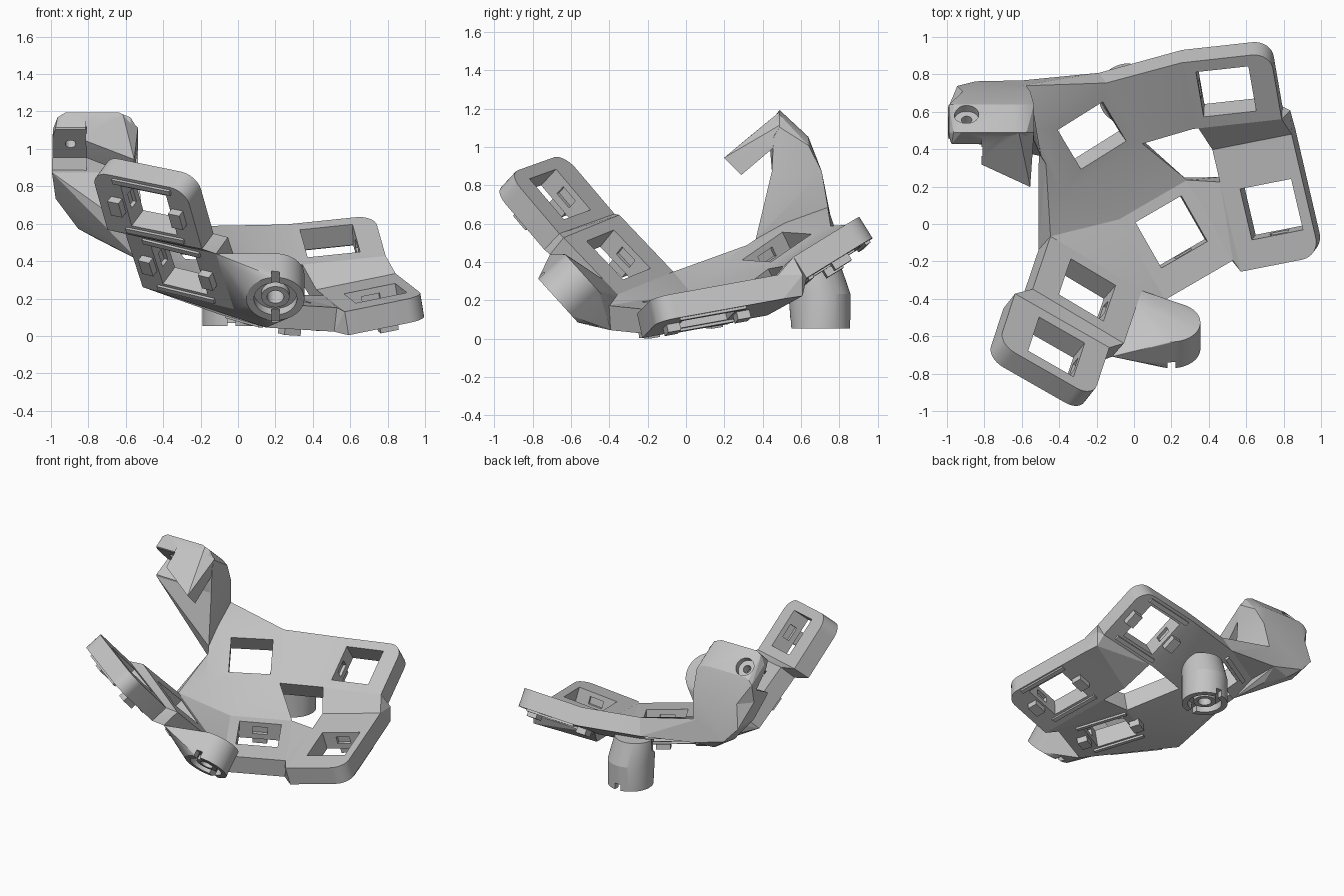
import bpy
import bmesh
import math
from mathutils import Vector, Matrix

if "Cube" in bpy.data.objects:
    bpy.data.objects.remove(bpy.data.objects["Cube"], do_unlink=True)

grey = bpy.data.materials.new("plain grey")
grey.use_nodes = True
grey.diffuse_color = (0.55, 0.55, 0.55, 1)
grey.node_tree.nodes["Principled BSDF"].inputs["Base Color"].default_value = (0.55, 0.55, 0.55, 1)

THICK = 0.13
HOLE = 0.142
scene = bpy.context.scene


def group(name):
    coll = bpy.data.collections.new(name)
    scene.collection.children.link(coll)
    return coll


solids, cutters = group("solids"), group("cutters")


def hull(name, points, coll=None):
    """Closed convex solid around a set of points."""
    bm = bmesh.new()
    for p in points:
        bm.verts.new(p)
    bmesh.ops.remove_doubles(bm, verts=bm.verts, dist=0.0005)
    res = bmesh.ops.convex_hull(bm, input=bm.verts)
    junk = [g for g in res["geom_interior"] if isinstance(g, bmesh.types.BMVert)]
    bmesh.ops.delete(bm, geom=junk, context="VERTS")
    bmesh.ops.dissolve_limit(bm, angle_limit=0.005, verts=bm.verts, edges=bm.edges)
    bmesh.ops.recalc_face_normals(bm, faces=bm.faces)
    mesh = bpy.data.meshes.new(name)
    bm.to_mesh(mesh)
    bm.free()
    mesh.materials.append(grey)
    ob = bpy.data.objects.new(name, mesh)
    (coll or scene.collection).objects.link(ob)
    return ob


def frame(c, u, v):
    u = Vector(u).normalized()
    v = Vector(v)
    v = (v - u * v.dot(u)).normalized()
    m = Matrix((u, v, u.cross(v))).transposed().to_4x4()
    m.translation = c
    return m


def box(m, x0, x1, y0, y1, z0, z1):
    return [m @ Vector((x, y, z)) for x in (x0, x1) for y in (y0, y1) for z in (z0, z1)]


def ring(m, r, z, n=48):
    return [m @ Vector((r * math.cos(2 * math.pi * i / n), r * math.sin(2 * math.pi * i / n), z))
            for i in range(n)]


def drum(m, r, z0, z1):
    return ring(m, r, z0) + ring(m, r, z1)


# Key plates: centre, two edge directions, extents, rounded corners, clip axis
plates = {
    "back_left": ((-.23, .485, .485), (.24, .15, -.01), (-.125, .2, .14),
                  (-.29, .21, -.21, .23), (), 0),
    "back_right": ((.487, .72, .515), (.29, .032, .03), (-.028, .235, .145),
                   (-.21, .27, -.21, .21), ((1, 1),), 0),
    "middle": ((.195, -.03, .21), (.25, .145, -.015), (-.145, .25, .04),
               (-.21, .21, -.3, .2), (), 1),
    "side": ((.73, .09, .235), (.265, .052, .054), (-.068, .27, .048),
             (-.24, .2, -.3, .38), ((1, 0),), 1),
    "front_low": ((-.255, -.34, .445), (.247, -.147, -.06), (.075, .193, -.21),
                  (-.29, .29, -.21, .21), (), 0),
    "front_high": ((-.42, -.645, .76), (.245, -.14, -.05), (.065, .19, -.225),
                   (-.31, .28, -.21, .21), ((0, 0), (1, 0)), 0),
}
mats = {k: frame(*p[:3]) for k, p in plates.items()}


def post(k, a, b):
    return [mats[k] @ Vector((a, b, z)) for z in (0, -THICK)]


def corner(k, i, j):
    e = plates[k][3]
    return post(k, e[i], e[2 + j])


def rim(k):
    """Plate outline with chosen corners rounded."""
    e, rounds, r, pts = plates[k][3], plates[k][4], 0.1, []
    for i in (0, 1):
        for j in (0, 1):
            if (i, j) not in rounds:
                pts += corner(k, i, j)
                continue
            sx, sy = 2 * i - 1, 2 * j - 1
            for s in range(9):
                a = s * math.pi / 16
                pts += post(k, e[i] - sx * r * (1 - math.cos(a)), e[2 + j] - sy * r * (1 - math.sin(a)))
    return pts


clips = []
for k, p in plates.items():
    m = mats[k]
    hull(k + "_plate", rim(k), solids)
    hull(k + "_hole", box(m, -HOLE, HOLE, -HOLE, HOLE, -.21, .08), cutters)
    # Switch clips and wall pockets on one pair of sides, thin ledges on the other
    turn = m @ Matrix.Rotation(math.pi / 2 * p[5], 4, "Z")
    hull(k + "_pockets", box(turn, -.165, .165, -.05, .05, -.09, -.035), cutters)
    for s, side in ((-1, "a"), (1, "b")):
        at = turn @ Matrix.Translation((s * .19, 0, -THICK))
        clips.append(hull(f"{k}_clip_{side}", box(at, -.035, .035, -.05, .05, -.042, .01)))
        at = turn @ Matrix.Translation((0, s * .175, -THICK))
        clips.append(hull(f"{k}_ledge_{side}", box(at, -.18, .18, -.015, .015, -.014, .01)))

# Webs joining neighbouring plates
BL, BR, MD, SD, FL, FH = plates
webs = [
    corner(BL, 1, 0) + corner(BL, 1, 1) + corner(BR, 0, 0) + corner(BR, 0, 1),
    corner(BL, 0, 0) + corner(BL, 1, 0) + corner(MD, 0, 1) + corner(MD, 1, 1),
    corner(BL, 0, 0) + corner(MD, 0, 1) + corner(FL, 0, 1),
    corner(BL, 0, 0) + post(BL, -.29, 0) + corner(FL, 0, 1),
    corner(FL, 0, 1) + corner(FL, 1, 1) + corner(MD, 0, 0) + corner(MD, 0, 1),
    corner(FH, 0, 1) + corner(FH, 1, 1) + corner(FL, 0, 0) + corner(FL, 1, 0),
    corner(MD, 1, 0) + corner(MD, 1, 1) + corner(SD, 0, 0) + post(SD, -.24, .2),
    corner(BR, 1, 0) + post(BR, -.18, -.21) + corner(SD, 0, 1) + corner(SD, 1, 1)
    + [(.83, .62, .34), (.83, .62, .23)],
    corner(BL, 0, 1) + corner(BL, 1, 1) + [(-.62, .75, .7), (-.6, .78, .53)],
]
for i, pts in enumerate(webs):
    hull(f"web_{i}", pts, solids)

# Screw bosses: +z of each frame points out of the open end
front_boss = frame((.195, -.655, .205), (1, 0, 0), (0, .67, -.74))
if front_boss.col[2][1] > 0:
    front_boss = front_boss @ Matrix.Rotation(math.pi, 4, "X")
back_boss = frame((-.04, .715, .06), (1, 0, 0), (0, -1, 0))
hull("front_boss", drum(front_boss, .155, -.19, 0) + corner(FL, 1, 1) + post(FL, .29, .1)
     + corner(FL, 1, 0)[1:] + corner(MD, 0, 0), solids)
boss_root = back_boss @ Matrix.Translation((-.01, .04, 0))
hull("back_boss", drum(back_boss, .155, -.18, 0) + ring(boss_root, .14, -.34), solids)
for name, m in (("front_boss", front_boss), ("back_boss", back_boss)):
    hull(name + "_socket", drum(m, .115, -.05, .05), cutters)
    hull(name + "_bore", drum(m, .045, -.16, .05), cutters)
    hull(name + "_notch", box(m, -.022, .022, -.2, .2, -.045, .05), cutters)
    core = ring(m, .075, -.06) + ring(m, .075, -.015)
    clips.append(hull(name + "_core", core))
    clips[-1].modifiers.new("bore", "BOOLEAN").object = bpy.data.objects[name + "_bore"]

# Raised arm with a hooked end
waist = [(-1, .47, .88), (-1, .63, .88), (-.92, .72, .88), (-.56, .72, .88), (-.54, .46, .88)]
hull("arm", post(BL, -.29, .06) + waist
     + [(-.62, .75, .7), (-.6, .78, .53), (-.75, .74, .52), (-.62, .65, .47), (-.55, .44, .62),
        (-.85, .775, .6), (-.86, .66, .58), (-.95, .75, .71), (-.98, .6, .74)], solids)
head = waist + [(-.98, .44, 1.12), (-.82, .44, 1.12)]
for x, drop in ((-.995, .09), (-.97, .025), (-.93, 0), (-.64, 0), (-.58, .025), (-.54, .09)):
    head += [(x, .5, 1.2 - drop), (x, .47, 1.15 - drop), (x, .65, 1.06 - drop / 2)]
hull("arm_head", head, solids)
hull("arm_hook", [(-.82, .33, 1.05), (-.82, .41, .96), (-.56, .21, .95), (-.56, .3, .86),
                  (-.82, .5, 1.19), (-.62, .5, 1.19), (-.54, .5, 1.12),
                  (-.82, .5, 1.03), (-.54, .5, 1.03)], solids)
hull("arm_pocket", [(x, y, z) for x in (-1.05, -.815)
                    for y, z in ((.4, 1.15), (.6, .96), (.46, .89), (.3, .89))], cutters)
screw = frame((-.9, .59, 1.1), (1, 0, 0), (0, .7, -.7))
hull("arm_screw_recess", drum(screw, .065, -.03, .15), cutters)
hull("arm_screw_hole", drum(screw, .028, -.4, .15), cutters)

# Fuse the solids, then cut every opening
shell = solids.objects["middle_plate"]
solids.objects.unlink(shell)
scene.collection.objects.link(shell)
shell.name = "frame"
for label, op, coll in (("fuse", "UNION", solids), ("cut", "DIFFERENCE", cutters)):
    mod = shell.modifiers.new(label, "BOOLEAN")
    mod.operation = op
    mod.operand_type = "COLLECTION"
    mod.collection = coll
    mod.solver = "EXACT"
parts = [shell] + clips
deps = bpy.context.evaluated_depsgraph_get()
deps.update()
baked = [bpy.data.meshes.new_from_object(ob.evaluated_get(deps)) for ob in parts]
for ob, mesh in zip(parts, baked):
    ob.modifiers.clear()
    ob.data = mesh
for coll in (solids, cutters):
    for ob in list(coll.objects):
        bpy.data.objects.remove(ob, do_unlink=True)
    bpy.data.collections.remove(coll)

# Centre the model and rest it on the floor
pts = [v.co for ob in parts for v in ob.data.vertices]
lo = Vector([min(p[i] for p in pts) for i in range(3)])
hi = Vector([max(p[i] for p in pts) for i in range(3)])
mid = (lo + hi) / 2
bpy.ops.object.select_all(action="DESELECT")
for ob in parts:
    ob.data.transform(Matrix.Translation((-mid.x, -mid.y, -lo.z)))
    ob.select_set(True)
bpy.context.view_layer.objects.active = shell
bpy.ops.object.shade_smooth_by_angle(angle=math.radians(15))
